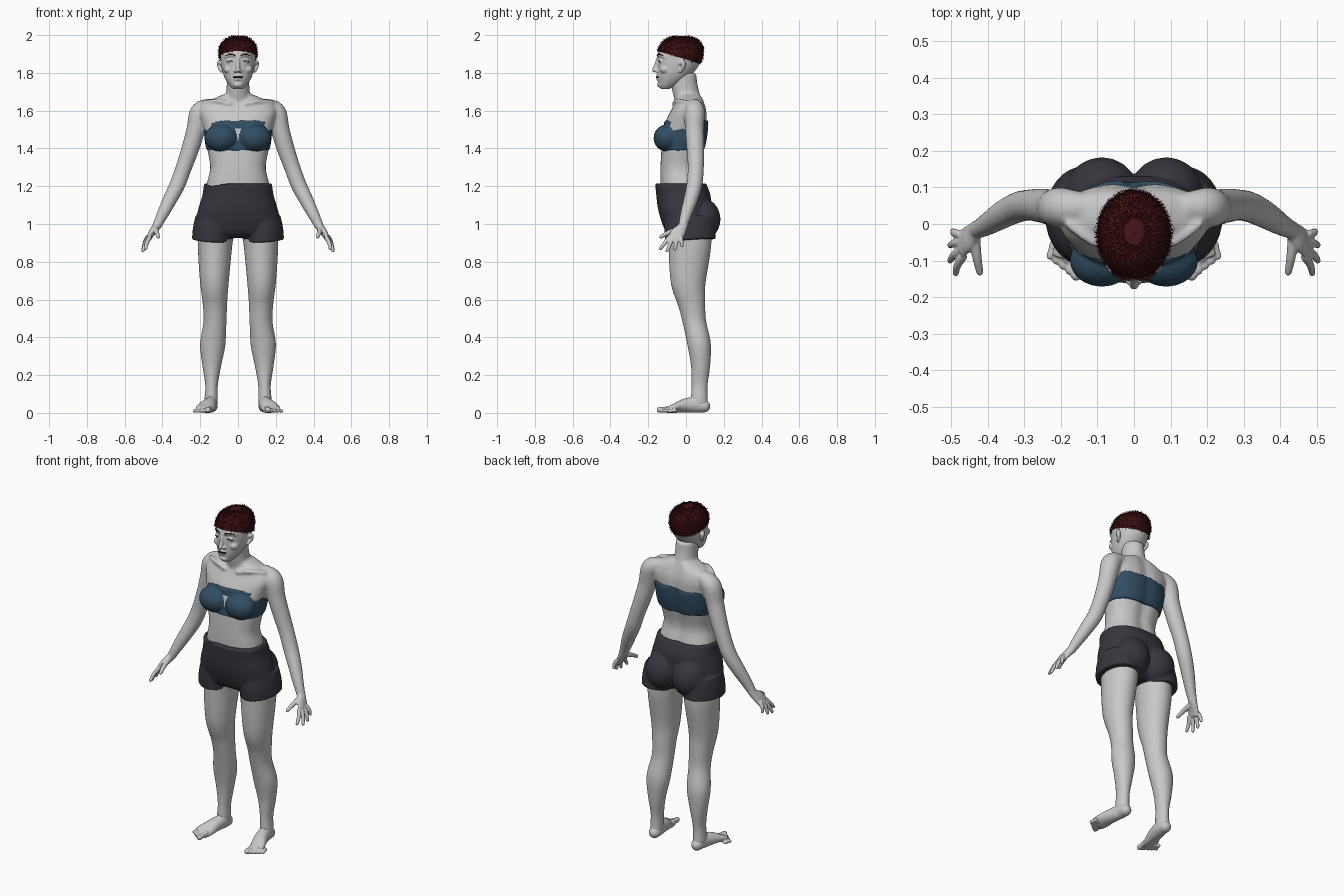
import bpy, bmesh, math, random
from mathutils import Vector, Matrix

random.seed(4)
cube = bpy.data.objects.get("Cube")
if cube:
    bpy.data.objects.remove(cube, do_unlink=True)


def material(name, r, g, b):
    mat = bpy.data.materials.new(name)
    mat.use_nodes = True
    mat.diffuse_color = (r, g, b, 1)
    bsdf = mat.node_tree.nodes["Principled BSDF"]
    bsdf.inputs["Base Color"].default_value = (r, g, b, 1)
    bsdf.inputs["Roughness"].default_value = 0.7
    return mat


SKIN = material("pale grey skin", 0.58, 0.58, 0.58)
BLUE = material("dark blue cloth", 0.03, 0.075, 0.125)
CHARCOAL = material("charcoal cloth", 0.04, 0.037, 0.048)
RED = material("dark red hair", 0.065, 0.007, 0.008)
BLACK = material("black", 0.008, 0.008, 0.008)


def spline(points, steps=6):
    """Smooth interpolation through tuples of any length."""
    out, last = [], len(points) - 1
    for i in range(last):
        a, b, c, d = (points[max(0, min(last, i + k))] for k in (-1, 0, 1, 2))
        for s in range(steps):
            t = s / steps
            out.append([q + t / 2 * (r - p + t * (2 * p - 5 * q + 4 * r - u + t * (3 * (q - r) + u - p)))
                        for p, q, r, u in zip(a, b, c, d)])
    out.append(list(points[-1]))
    return out


def skin_rings(bm, rings):
    """Bridge rings of points and cap both ends."""
    rows = [[bm.verts.new(p) for p in ring] for ring in rings]
    n = len(rows[0])
    for low, high in zip(rows, rows[1:]):
        for i in range(n):
            j = (i + 1) % n
            bm.faces.new((low[i], low[j], high[j], high[i]))
    bm.faces.new(rows[0])
    bm.faces.new(rows[-1])


def loft(bm, profile, power=0.85, dip=0.0, rim=None, n=64):
    """Stack of level sections: height, half width, front y, back y."""
    rings = []
    sections = spline(profile)
    for k, (z, w, front, back) in enumerate(sections):
        ring, mid, half = [], (front + back) / 2, (back - front) / 2
        for i in range(n):
            a = math.tau * i / n
            c, s = math.cos(a), math.sin(a)
            x = w * math.copysign(abs(c) ** power, c)
            y = mid + half * math.copysign(abs(s) ** power, s)
            if s > 0:
                y -= dip * math.exp(-(x / 0.035) ** 2)
            ends = k in (0, len(sections) - 1)
            ring.append((x, y, z + (rim(x, a, k > 0) if rim and ends else 0)))
        rings.append(ring)
    skin_rings(bm, rings)


def blob(bm, center, radii, side=1):
    x, y, z = center
    matrix = Matrix.Translation((x * side, y, z)) @ Matrix.Diagonal((*radii, 1))
    bmesh.ops.create_icosphere(bm, subdivisions=3, radius=1, matrix=matrix)


def tube(bm, path, side=1, n=20, round_ends=True):
    """Limb along points: x, y, z, radius, optional second radius."""
    path = [p if len(p) > 4 else (*p, p[3]) for p in path]
    pts, rings = spline(path), []
    for i, (x, y, z, rx, ry) in enumerate(pts):
        tangent = Vector(pts[min(i + 1, len(pts) - 1)][:3]) - Vector(pts[max(i - 1, 0)][:3])
        turn = Vector((0, 0, -1)).rotation_difference(tangent)
        ring = []
        for k in range(n):
            a = math.tau * k / n
            p = Vector((x, y, z)) + turn @ Vector((rx * math.cos(a), ry * math.sin(a), 0))
            ring.append((p.x * side, p.y, p.z))
        rings.append(ring)
    skin_rings(bm, rings)
    if round_ends:
        for x, y, z, rx, ry in (path[0], path[-1]):
            blob(bm, (x, y, z), [min(rx, ry) * 0.98] * 3, side)


def mix(a, b, t):
    return tuple(p + (q - p) * t for p, q in zip(a, b))


def finish(name, bm, mat, voxel=0, smooth=0):
    bmesh.ops.recalc_face_normals(bm, faces=bm.faces[:])
    for f in bm.faces:
        f.smooth = True
    mesh = bpy.data.meshes.new(name)
    bm.to_mesh(mesh)
    bm.free()
    mesh.materials.append(mat)
    obj = bpy.data.objects.new(name, mesh)
    bpy.context.collection.objects.link(obj)
    if voxel:
        remesh = obj.modifiers.new("blend", 'REMESH')
        remesh.mode, remesh.voxel_size, remesh.use_smooth_shade = 'VOXEL', voxel, True
        soften = obj.modifiers.new("soften", 'SMOOTH')
        soften.factor, soften.iterations = 0.5, smooth
    return obj


# Torso, neck, arms and legs blended into one body
bm = bmesh.new()
loft(bm, [(0.96, .19, -.08, .12), (1.12, .18, -.13, .11), (1.22, .163, -.135, .085),
          (1.3, .147, -.135, .07), (1.4, .163, -.13, .09), (1.48, .175, -.125, .107),
          (1.55, .193, -.105, .112), (1.6, .205, -.08, .11), (1.64, .18, -.06, .1),
          (1.668, .12, -.05, .09), (1.69, .065, -.05, .08)], dip=0.012)
loft(bm, [(1.6, .085, -.05, .09), (1.66, .07, -.062, .082), (1.71, .061, -.074, .067),
          (1.76, .06, -.08, .058), (1.8, .06, -.08, .055)], power=1)
for side in (1, -1):
    tube(bm, [(.15, .045, 1.62, .045), (.2, .045, 1.59, .055), (.223, .045, 1.5, .05),
              (.252, .05, 1.4, .047), (.287, .052, 1.3, .043), (.32, .045, 1.21, .042),
              (.36, .025, 1.13, .038), (.4, 0, 1.05, .031), (.432, -.018, .985, .024)], side)
    tube(bm, [(.115, .02, .97, .095, .115), (.122, .02, .88, .091, .113), (.125, .012, .7, .077, .094),
              (.122, .03, .58, .065, .073), (.122, .045, .48, .061, .062), (.134, .07, .36, .067, .062),
              (.139, .077, .25, .05, .051), (.14, .072, .15, .034, .043),
              (.142, .07, .08, .035, .044), (.142, .075, .04, .034, .044)], side, n=32, round_ends=False)
    tube(bm, [(.04, -.065, 1.635, .01), (.11, -.05, 1.652, .011), (.18, .0, 1.645, .012)], side)
finish("body", bm, SKIN, 0.008, 5)

# Head with nose, cheeks, lids and ears
skull = [(1.715, .026, -.132, -.09), (1.73, .042, -.143, -.05), (1.76, .063, -.149, 0),
         (1.79, .077, -.15, .03), (1.83, .087, -.151, .062), (1.87, .092, -.15, .08),
         (1.91, .092, -.146, .085), (1.945, .082, -.128, .076), (1.97, .057, -.1, .05),
         (1.984, .022, -.055, .01)]
bm = bmesh.new()
loft(bm, skull, power=1)
tube(bm, [(0, -.147, 1.875, .01), (0, -.157, 1.845, .01), (0, -.167, 1.815, .013)])
blob(bm, (0, -.137, 1.738), (.026, .016, .016))
blob(bm, (0, -.147, 1.786), (.024, .011, .008))
blob(bm, (0, -.146, 1.767), (.021, .011, .008))
for side in (1, -1):
    blob(bm, (.014, -.154, 1.81), (.01, .013, .009), side)
    blob(bm, (.05, -.112, 1.818), (.027, .026, .022), side)
    blob(bm, (.04, -.128, 1.862), (.02, .016, .012), side)
    tube(bm, [(.012, -.147, 1.888, .007), (.04, -.138, 1.893, .007), (.068, -.112, 1.885, .007)], side)
    tube(bm, [(.086, -.035, 1.85, .01), (.1, -.015, 1.855, .011), (.098, -.015, 1.83, .01),
              (.088, -.03, 1.808, .008)], side)
finish("head", bm, SKIN, 0.004, 3)

# Hands with four fingers and a thumb
bm = bmesh.new()
tips = [(.488, -.135, .87), (.503, -.1, .858), (.503, -.058, .866), (.495, -.02, .886)]
for side in (1, -1):
    tube(bm, [(.415, -.008, 1.02, .025), (.433, -.018, .985, .022, .026), (.455, -.04, .955, .018, .037),
              (.472, -.058, .925, .014, .038)], side)
    for i, tip in enumerate(tips):
        base = mix((.468, -.09, .928), (.478, -.028, .932), i / 3)
        bend = mix(base, tip, 0.5)
        tube(bm, [(*base, .012), (bend[0] + .005, *bend[1:], .011), (*tip, .009)], side, n=12)
    tube(bm, [(.438, -.03, .975, .017), (.43, -.09, .955, .013), (.422, -.132, .932, .01)], side)
finish("hands", bm, SKIN, 0.004, 3)

# Bare feet with five toes
bm = bmesh.new()
for side in (1, -1):
    tube(bm, [(.142, .072, .12, .03, .036), (.142, .07, .07, .034, .044), (.142, .075, .04, .032, .04)], side)
    tube(bm, [(.141, .096, .035, .033), (.144, .05, .043, .035, .042), (.157, -.01, .038, .04, .036),
              (.173, -.06, .025, .046, .023), (.184, -.095, .017, .044, .015)], side)
    for i in range(5):
        r = (.016, .0125, .0115, .011, .01)[i]
        base = mix((.153, -.085, r + .005), (.222, -.055, r + .003), i / 4)
        tip = mix((.158, -.14, r), (.23, -.088, r), i / 4)
        tube(bm, [(*base, r), (*mix(base, tip, 0.5), r * 0.9), (*tip, r)], side, n=12)
finish("feet", bm, SKIN, 0.004, 3)


# Strapless top with ragged edges
def ragged(x, a, top):
    wave = 0.006 * math.sin(9 * a) + 0.005 * math.sin(17 * a + 1)
    return wave if top else wave * 0.4


bm = bmesh.new()
loft(bm, [(1.392, .167, -.135, .1), (1.44, .176, -.128, .112), (1.5, .181, -.12, .12),
          (1.545, .183, -.115, .122)], dip=0.008, rim=ragged)
for side in (1, -1):
    blob(bm, (.088, -.1, 1.455), (.088, .072, .073), side)
finish("bandeau_top", bm, BLUE, 0.006, 4)


# Shorts with seat, legs and a waist notched near each side
def notched(x, a, top):
    return -0.022 if top and 0.125 < abs(x) < 0.162 and math.sin(a) < 0 else 0


bm = bmesh.new()
loft(bm, [(.925, .13, -.06, .08), (.95, .225, -.1, .11), (1.0, .226, -.125, .12),
          (1.08, .21, -.148, .13), (1.15, .189, -.157, .13), (1.215, .179, -.163, .106)], rim=notched)
for side in (1, -1):
    blob(bm, (.088, .08, 1.025), (.103, .103, .115), side)
    tube(bm, [(.125, .018, 1.03, .1, .13), (.134, .02, .97, .105, .135), (.138, .024, .912, .106, .135)],
         side, n=32, round_ends=False)
finish("shorts", bm, CHARCOAL, 0.006, 4)

# Cropped hair: a cap cut along the hairline, covered in short strands
bm = bmesh.new()
loft(bm, [(z + .007, w + .007, f - .004, b + .006) for z, w, f, b in skull], power=1)
bmesh.ops.bisect_plane(bm, geom=bm.verts[:] + bm.edges[:] + bm.faces[:], plane_co=(0, 0, 1.872),
                       plane_no=(0, 0.29, 1), clear_inner=True)
bmesh.ops.recalc_face_normals(bm, faces=bm.faces[:])
for f in bm.faces[:]:
    center = f.calc_center_median()
    for k in range(3):
        jitter = Vector([random.uniform(-1, 1) for _ in range(3)])
        root = center + jitter.cross(f.normal) * 0.004
        across = jitter.cross(f.normal).normalized() * 0.0012
        tip = root + (f.normal + jitter * 0.7) * 0.007
        bm.faces.new([bm.verts.new(p) for p in (root - across, root + across, tip)])
finish("cropped_hair", bm, RED)

# Brows, lash lines and mouth
bm = bmesh.new()
for side in (1, -1):
    tube(bm, [(.016, -.153, 1.893, .003), (.04, -.144, 1.899, .004), (.066, -.12, 1.89, .002)], side, n=8)
finish("eyebrows", bm, RED)
bm = bmesh.new()
for side in (1, -1):
    tube(bm, [(.022, -.142, 1.859, .002), (.04, -.144, 1.863, .0025), (.058, -.134, 1.859, .002)], side, n=8)
finish("eyelashes", bm, BLACK)
bm = bmesh.new()
blob(bm, (0, -.15, 1.777), (.026, .009, .006))
finish("mouth", bm, BLACK)
